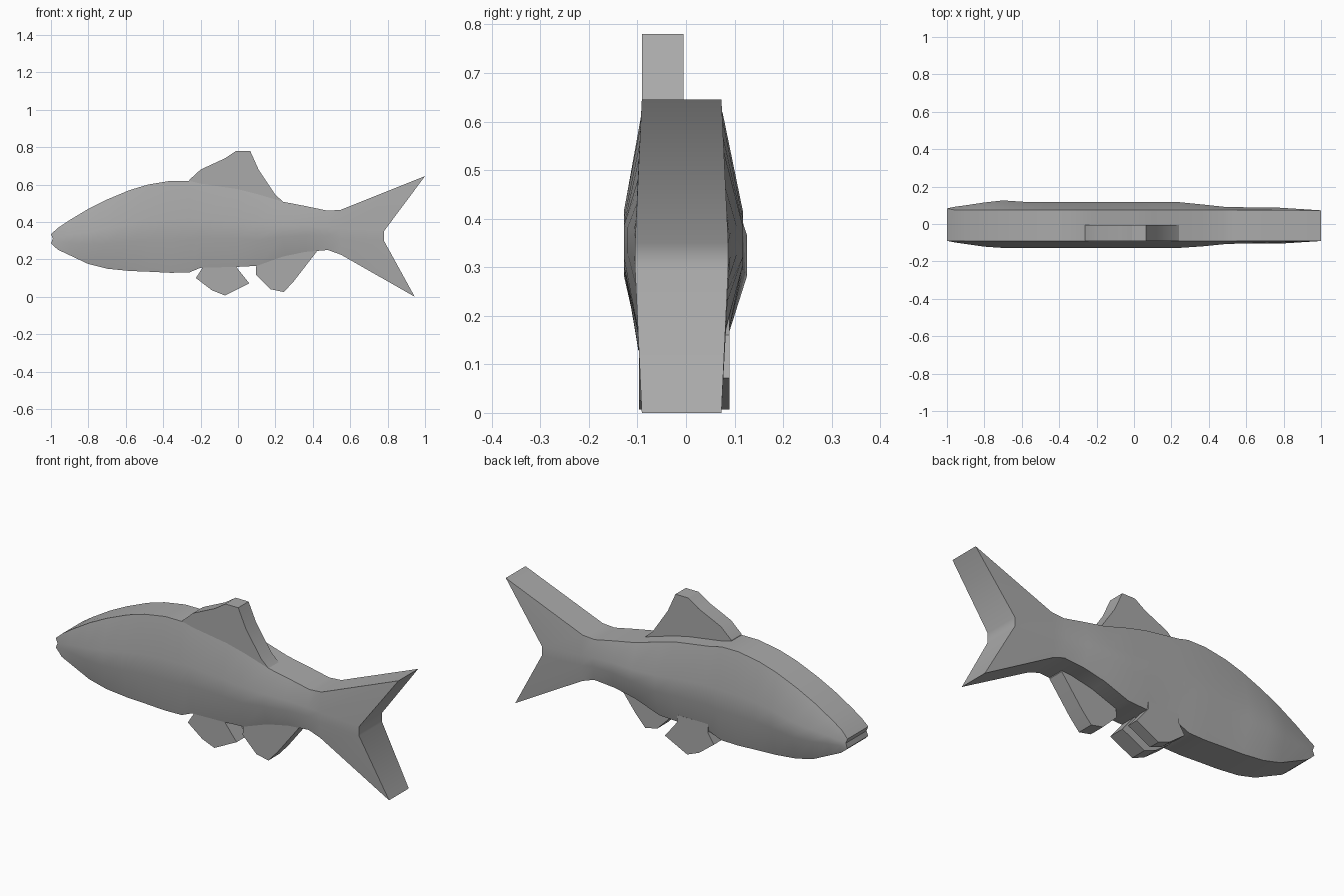
import bpy, bmesh, math

cube = bpy.data.objects.get("Cube")
if cube:
    bpy.data.objects.remove(cube)

grey = bpy.data.materials.new("plain grey")
grey.use_nodes = True
colour = (0.4, 0.4, 0.4, 1)
grey.diffuse_color = colour
grey.node_tree.nodes["Principled BSDF"].inputs["Base Color"].default_value = colour


def finish(bm, name, angle):
    bmesh.ops.recalc_face_normals(bm, faces=bm.faces)
    mesh = bpy.data.meshes.new(name)
    bm.to_mesh(mesh)
    bm.free()
    mesh.materials.append(grey)
    obj = bpy.data.objects.new(name, mesh)
    bpy.context.collection.objects.link(obj)
    bpy.ops.object.select_all(action="DESELECT")
    obj.select_set(True)
    bpy.context.view_layer.objects.active = obj
    bpy.ops.object.shade_smooth_by_angle(angle=math.radians(angle))
    return obj


def section(x, bottom, top, front, back):
    """Outline levels from belly to back: (x, z, front y, back y)."""
    height = top - bottom
    return [(x, bottom, -0.098, 0.08),
            (x, bottom + 0.36 * height, -front, back),
            (x, bottom + 0.58 * height, -front, back),
            (x, top, -0.091, 0.075)]


# Body: x, belly height, back height, bulge to each side
stations = [
    (-0.96, 0.25, 0.37, 0.098, 0.092), (-0.9, 0.222, 0.41, 0.107, 0.1),
    (-0.8, 0.175, 0.47, 0.121, 0.115), (-0.7, 0.15, 0.52, 0.128, 0.126),
    (-0.58, 0.138, 0.57, 0.128, 0.118), (-0.48, 0.134, 0.6, 0.128, 0.117),
    (-0.36, 0.128, 0.62, 0.128, 0.117), (-0.26, 0.13, 0.62, 0.128, 0.117),
    (-0.2, 0.155, 0.605, 0.128, 0.117), (0, 0.16, 0.575, 0.128, 0.117),
    (0.1, 0.165, 0.55, 0.128, 0.117), (0.24, 0.215, 0.508, 0.128, 0.117),
    (0.36, 0.24, 0.485, 0.12, 0.105), (0.48, 0.25, 0.46, 0.108, 0.092),
    (0.55, 0.225, 0.465, 0.105, 0.09)]
mouth = [(-0.985, 0.27, -0.09, 0.083), (-1, 0.285, -0.09, 0.083),
         (-0.99, 0.31, -0.09, 0.083), (-1, 0.335, -0.09, 0.083)]
tail = [(0.945, 0, -0.091, 0.073), (0.78, 0.3, -0.105, 0.087),
        (0.78, 0.35, -0.105, 0.087), (1, 0.645, -0.091, 0.073)]
rings = [mouth] + [section(*s) for s in stations] + [tail]

bm = bmesh.new()
loops = []
for ring in rings:
    front = [bm.verts.new((x, a, z)) for x, z, a, b in ring]
    back = [bm.verts.new((x, b, z)) for x, z, a, b in ring]
    loops.append(front + back[::-1])
for one, two in zip(loops, loops[1:]):
    for i in range(8):
        j = (i + 1) % 8
        bm.faces.new((one[i], one[j], two[j], two[i]))
# Mouth and tail end strips
for loop in (loops[0], loops[-1]):
    for i in range(3):
        bm.faces.new((loop[i], loop[i + 1], loop[6 - i], loop[7 - i]))
finish(bm, "body_and_tail", 40)


def fin(name, outline, y0, y1):
    bm = bmesh.new()
    face = bm.faces.new([bm.verts.new((x, y0, z)) for x, z in outline])
    new = bmesh.ops.extrude_face_region(bm, geom=[face])["geom"]
    moved = [v for v in new if isinstance(v, bmesh.types.BMVert)]
    bmesh.ops.translate(bm, verts=moved, vec=(0, y1 - y0, 0))
    finish(bm, name, 30)


# Fins
dorsal = [(-0.27, 0.59), (-0.26, 0.625), (-0.2, 0.68), (-0.07, 0.74),
          (-0.01, 0.78), (0.065, 0.78), (0.11, 0.68), (0.2, 0.545),
          (0.25, 0.5), (0.2, 0.45)]
pelvic = [(-0.19, 0.2), (-0.19, 0.155), (-0.225, 0.1), (-0.14, 0.035),
          (-0.07, 0.007), (0.06, 0.072), (-0.01, 0.16), (-0.01, 0.2)]
anal = [(0.1, 0.2), (0.095, 0.12), (0.175, 0.04), (0.245, 0.025),
        (0.3, 0.085), (0.42, 0.24), (0.42, 0.27), (0.2, 0.26)]
fin("dorsal_fin", dorsal, -0.091, -0.005)
fin("front_pelvic_fin", pelvic, -0.097, -0.01)
fin("back_pelvic_fin", pelvic, 0.03, 0.09)
fin("anal_fin", anal, -0.097, -0.01)
